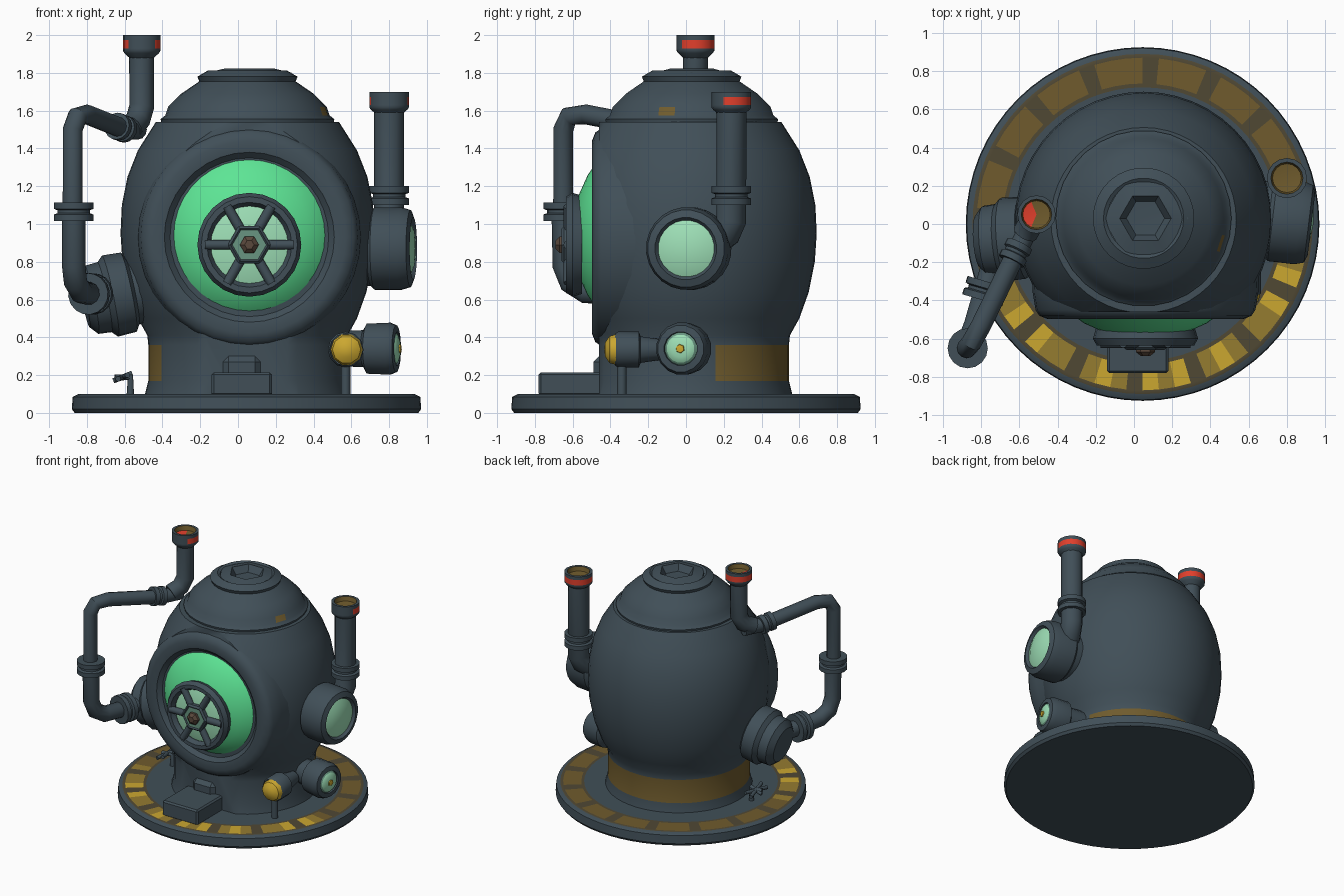
import bpy, bmesh, math
from mathutils import Vector, Matrix

if "Cube" in bpy.data.objects:
    bpy.data.objects.remove(bpy.data.objects["Cube"])


def material(name, rgb):
    m = bpy.data.materials.new(name)
    m.use_nodes = True
    m.diffuse_color = (*rgb, 1)
    m.node_tree.nodes["Principled BSDF"].inputs["Base Color"].default_value = (*rgb, 1)
    return m


SLATE = material("slate metal", (0.052, 0.078, 0.097))
GREEN = material("bright green glass", (0.11, 0.78, 0.30))
PALE = material("pale green glass", (0.34, 0.74, 0.47))
TEAL = material("dull green", (0.14, 0.30, 0.22))
GOLD = material("gold", (0.60, 0.39, 0.03))
MID_GOLD = material("worn gold", (0.30, 0.20, 0.03))
OLD_GOLD = material("tarnished gold", (0.16, 0.105, 0.026))
BROWN = material("dark brown", (0.08, 0.065, 0.034))
RED = material("red", (0.76, 0.05, 0.025))
RUST = material("rusty brown", (0.10, 0.065, 0.045))


def smooth(ob, angle):
    bpy.ops.object.select_all(action="DESELECT")
    ob.select_set(True)
    bpy.context.view_layer.objects.active = ob
    bpy.ops.object.shade_smooth_by_angle(angle=math.radians(angle))


def finish(name, bm, mats, angle=35):
    bmesh.ops.recalc_face_normals(bm, faces=bm.faces)
    me = bpy.data.meshes.new(name)
    bm.to_mesh(me)
    bm.free()
    ob = bpy.data.objects.new(name, me)
    bpy.context.collection.objects.link(ob)
    for m in mats:
        me.materials.append(m)
    smooth(ob, angle)


def lathe(name, pts, loc, axis=(0, 0, 1), mats=(SLATE,), rule=None, segs=24, cut_y=None):
    """Turn (radius, height) points about an axis; rule(row, angle) picks the colour."""
    bm = bmesh.new()
    step = math.tau / segs
    rings = [[bm.verts.new((r * math.cos(k * step), r * math.sin(k * step), h))
              for k in range(segs)] for r, h in pts]
    for i in range(len(pts) - 1):
        for k in range(segs):
            n = (k + 1) % segs
            f = bm.faces.new((rings[i][k], rings[i][n], rings[i + 1][n], rings[i + 1][k]))
            if rule:
                f.material_index = rule(i, (k + 0.5) * step)
    bmesh.ops.remove_doubles(bm, verts=bm.verts, dist=1e-5)
    turn = Vector((0, 0, 1)).rotation_difference(Vector(axis)).to_matrix().to_4x4()
    bm.transform(Matrix.Translation(loc) @ turn)
    if cut_y is not None:
        geom = bm.verts[:] + bm.edges[:] + bm.faces[:]
        bmesh.ops.bisect_plane(bm, geom=geom, plane_co=(0, cut_y, 0),
                               plane_no=(0, -1, 0), clear_outer=True)
        bmesh.ops.holes_fill(bm, edges=[e for e in bm.edges if e.is_boundary])
    finish(name, bm, mats)


def tube(name, points, radius):
    cu = bpy.data.curves.new(name, "CURVE")
    cu.dimensions = "3D"
    cu.bevel_depth = radius
    cu.bevel_resolution = 4
    cu.use_fill_caps = True
    sp = cu.splines.new("POLY")
    sp.points.add(len(points) - 1)
    for p, co in zip(sp.points, points):
        p.co = (*co, 1)
    ob = bpy.data.objects.new(name, cu)
    bpy.context.collection.objects.link(ob)
    cu.materials.append(SLATE)
    bpy.ops.object.select_all(action="DESELECT")
    ob.select_set(True)
    bpy.context.view_layer.objects.active = ob
    bpy.ops.object.convert(target="MESH")
    smooth(bpy.context.object, 40)


def block(name, lo, hi, bevel=0.012):
    bm = bmesh.new()
    bmesh.ops.create_cube(bm, size=1)
    lo, hi = Vector(lo), Vector(hi)
    bm.transform(Matrix.Translation((lo + hi) / 2) @ Matrix.Diagonal((*(hi - lo), 1)))
    bmesh.ops.bevel(bm, geom=bm.edges[:], offset=bevel, segments=1, affect="EDGES")
    finish(name, bm, [SLATE], 20)


# round base with a ring of gold patches, brighter towards the front
def base_rule(row, a):
    if row not in (4, 5, 6):
        return 0
    k = int(a / math.tau * 64)
    if k % 4 == 3 or row != 5:
        return 4
    if math.sin(a) > -0.2:
        return 3
    return 1 if k * 7 % 5 < 2 else 2


lathe("base", [(0, 0), (0.91, 0), (0.925, 0.02), (0.92, 0.085), (0.89, 0.1), (0.87, 0.1),
               (0.735, 0.1), (0.715, 0.1), (0, 0.1)],
      (0.045, 0, 0), mats=[SLATE, GOLD, MID_GOLD, OLD_GOLD, BROWN], rule=base_rule, segs=64)

# round body with neck, cut flat at the front, gold band round the back of the neck
lathe("body", [(0, 0.09), (0.545, 0.09), (0.525, 0.17), (0.525, 0.36), (0.53, 0.41), (0.58, 0.5),
               (0.63, 0.64), (0.662, 0.8), (0.672, 0.95), (0.665, 1.1), (0.635, 1.25),
               (0.58, 1.39), (0.485, 1.54), (0, 1.54)],
      (0.05, 0.02, 0), mats=[SLATE, OLD_GOLD], segs=48, cut_y=-0.46,
      rule=lambda row, a: int(row == 2 and (math.sin(a) > 0.25 or math.cos(a) < -0.84)))

# stepped hat with a worn patch and a six-sided dent
lathe("hat", [(0, 1.53), (0.455, 1.53), (0.46, 1.555), (0.435, 1.575), (0.42, 1.62), (0.35, 1.69),
              (0.255, 1.755), (0.265, 1.78), (0.21, 1.812), (0.19, 1.8)], (0.05, 0.03, 0), segs=30,
      mats=[SLATE, OLD_GOLD], rule=lambda row, a: int(row == 3 and -0.42 < a - math.tau < -0.2))
lathe("hat_dent", [(0.225, 1.8), (0.135, 1.822), (0.1, 1.77), (0, 1.765)], (0.06, 0.03, 0), segs=6)

# front window: collar, glass and wheel
FRONT = (0, -1, 0)
lathe("window_collar", [(0.6, 0.15), (0.59, 0.36), (0.575, 0.45), (0.555, 0.48), (0.51, 0.498),
                        (0.45, 0.49), (0.41, 0.45), (0, 0.44)], (0.06, 0, 0.93), FRONT, segs=36)
lathe("window_glass", [(0.415, 0.445), (0.385, 0.475), (0.32, 0.52), (0.22, 0.565), (0.12, 0.588), (0, 0.595)],
      (0.06, 0, 0.94), FRONT, [GREEN], segs=36)
HUB = Vector((0.06, 0, 0.89))
lathe("wheel_glass", [(0.23, 0.55), (0.22, 0.59), (0.19, 0.6), (0.1, 0.615), (0, 0.62)], HUB, FRONT, [PALE])
lathe("wheel_rim", [(0.215, 0.55), (0.26, 0.55), (0.275, 0.6), (0.255, 0.635), (0.225, 0.635),
                    (0.205, 0.6), (0.215, 0.55)], HUB, FRONT)
for k in range(6):
    a = k * math.pi / 3
    d = Vector((math.cos(a), 0, math.sin(a)))
    tube("wheel_spoke", [HUB + d * r + Vector((0, -0.622, 0)) for r in (0.08, 0.235)], 0.026)
lathe("wheel_hub", [(0.115, 0.6), (0.115, 0.645), (0.1, 0.658), (0.09, 0.65), (0, 0.65)], HUB, FRONT,
      [SLATE, TEAL], lambda row, a: int(row > 2), segs=6)
lathe("wheel_knob", [(0.05, 0.63), (0.05, 0.67), (0.025, 0.69), (0, 0.69)], HUB, FRONT,
      [RUST], segs=6)

# step under the window
block("front_step", (-0.14, -0.78, 0.09), (0.18, -0.42, 0.215))
block("front_step_riser", (-0.08, -0.49, 0.09), (0.12, -0.4, 0.3), 0.03)

# side porthole, turned slightly to the front
SIDE = (1, -0.12, 0)
PORT = (0, 0.11, 0.87)
lathe("side_porthole", [(0.19, 0.5), (0.2, 0.71), (0.22, 0.73), (0.22, 0.87), (0.205, 0.92),
                        (0.165, 0.935), (0.15, 0.915)], PORT, SIDE)
lathe("side_porthole_glass", [(0.155, 0.912), (0.1, 0.935), (0, 0.945)], PORT, SIDE, [PALE])

# side lamp
LAMP_AXIS = (1, -0.2, 0)
LAMP = (0, 0.14, 0.34)
lathe("side_lamp", [(0.09, 0.45), (0.1, 0.68), (0.135, 0.7), (0.14, 0.82), (0.125, 0.855),
                    (0.09, 0.86), (0.085, 0.84)], LAMP, LAMP_AXIS, segs=16)
lathe("side_lamp_glass", [(0.09, 0.845), (0.075, 0.86), (0.045, 0.87), (0, 0.875)], LAMP, LAMP_AXIS,
      [PALE, TEAL], lambda row, a: int(row == 0), segs=16)
lathe("side_lamp_bulb", [(0.027, 0.865), (0.022, 0.88), (0, 0.884)], LAMP, LAMP_AXIS, [GOLD], segs=6)

# front lamp on a small stand
lathe("front_lamp", [(0.05, 0.1), (0.07, 0.24), (0.095, 0.25), (0.095, 0.36), (0.085, 0.375)],
      (0.57, 0, 0.335), FRONT, segs=12)
lathe("front_lamp_glass", [(0.085, 0.37), (0.075, 0.405), (0.04, 0.428), (0, 0.433)],
      (0.575, 0, 0.335), FRONT, [GOLD], segs=10)
tube("front_lamp_stand", [(0.57, -0.34, 0.09), (0.57, -0.34, 0.28)], 0.025)


# chimneys with red marks under the rim and a rusty inside
def chimney_top(name, loc, r, red_from, red_floor):
    def rule(row, a):
        if row > 5:
            return 1 if red_floor and row == 7 and math.cos(a) < -0.3 else 2
        return int(row == 3 and math.sin(a) > red_from)

    lathe(name, [(0.06, -0.03), (r * 0.92, 0), (r, 0.012), (r, 0.025), (r, 0.068), (r, 0.095),
                 (r * 0.8, 0.095), (r * 0.72, 0.06), (0, 0.05)], loc, mats=[SLATE, RED, OLD_GOLD],
          rule=rule, segs=16)


def coupling(name, loc, axis=(0, 0, 1), r=0.1):
    lathe(name, [(0.04, -0.05), (r, -0.05), (r, -0.015), (r * 0.82, -0.008), (r * 0.82, 0.008),
                 (r, 0.015), (r, 0.05), (0.04, 0.05)], loc, axis, segs=16)


chimney_top("left_chimney_top", (0.80, 0.24, 1.605), 0.105, -0.4, False)
tube("left_chimney_pipe", [(0.80, 0.24, 1.64), (0.80, 0.24, 1.02), (0.79, 0.21, 0.95), (0.74, 0.12, 0.88)], 0.08)
coupling("left_chimney_coupling", (0.80, 0.24, 1.15), r=0.105)

chimney_top("right_chimney_top", (-0.51, 0.05, 1.905), 0.1, -0.6, True)
tube("right_chimney_pipe", [(-0.51, 0.05, 1.94), (-0.51, 0.05, 1.62), (-0.53, 0.02, 1.55), (-0.57, -0.05, 1.51)], 0.066)
tube("upper_pipe", [(-0.53, 0.02, 1.5), (-0.6, -0.12, 1.5), (-0.8, -0.53, 1.58), (-0.85, -0.62, 1.57),
                    (-0.875, -0.65, 1.5), (-0.875, -0.65, 1.06)], 0.053)
coupling("upper_pipe_elbow_ring", (-0.62, -0.15, 1.51), (-0.43, -0.88, 0.17), 0.072)
coupling("pipe_coupling", (-0.87, -0.65, 1.065), r=0.105)
tube("lower_pipe", [(-0.87, -0.65, 1.06), (-0.87, -0.645, 0.78), (-0.86, -0.61, 0.69),
                    (-0.83, -0.53, 0.64), (-0.72, -0.15, 0.62)], 0.062)
coupling("lower_pipe_flange", (-0.78, -0.35, 0.63), (0.28, 0.96, 0), 0.11)

# valve drum on the other side
lathe("valve_drum", [(0.17, -0.2), (0.18, 0.01), (0.215, 0.03), (0.22, 0.13), (0.19, 0.16),
                     (0.185, 0.23), (0.14, 0.27), (0, 0.27)], (-0.55, -0.07, 0.645), (-0.97, -0.08, -0.2), segs=18)

# little tap on the base, under the drum
tube("tap_stem", [(-0.57, -0.03, 0.09), (-0.57, -0.03, 0.19), (-0.65, -0.05, 0.185)], 0.02)
for k in range(3):
    a = k * math.pi / 3
    d = Vector((0.05 * math.cos(a), 0.12 * math.sin(a), 0.02 * math.cos(a)))
    c = Vector((-0.61, -0.03, 0.19))
    tube("tap_handle", [c - d, c + d], 0.014)
